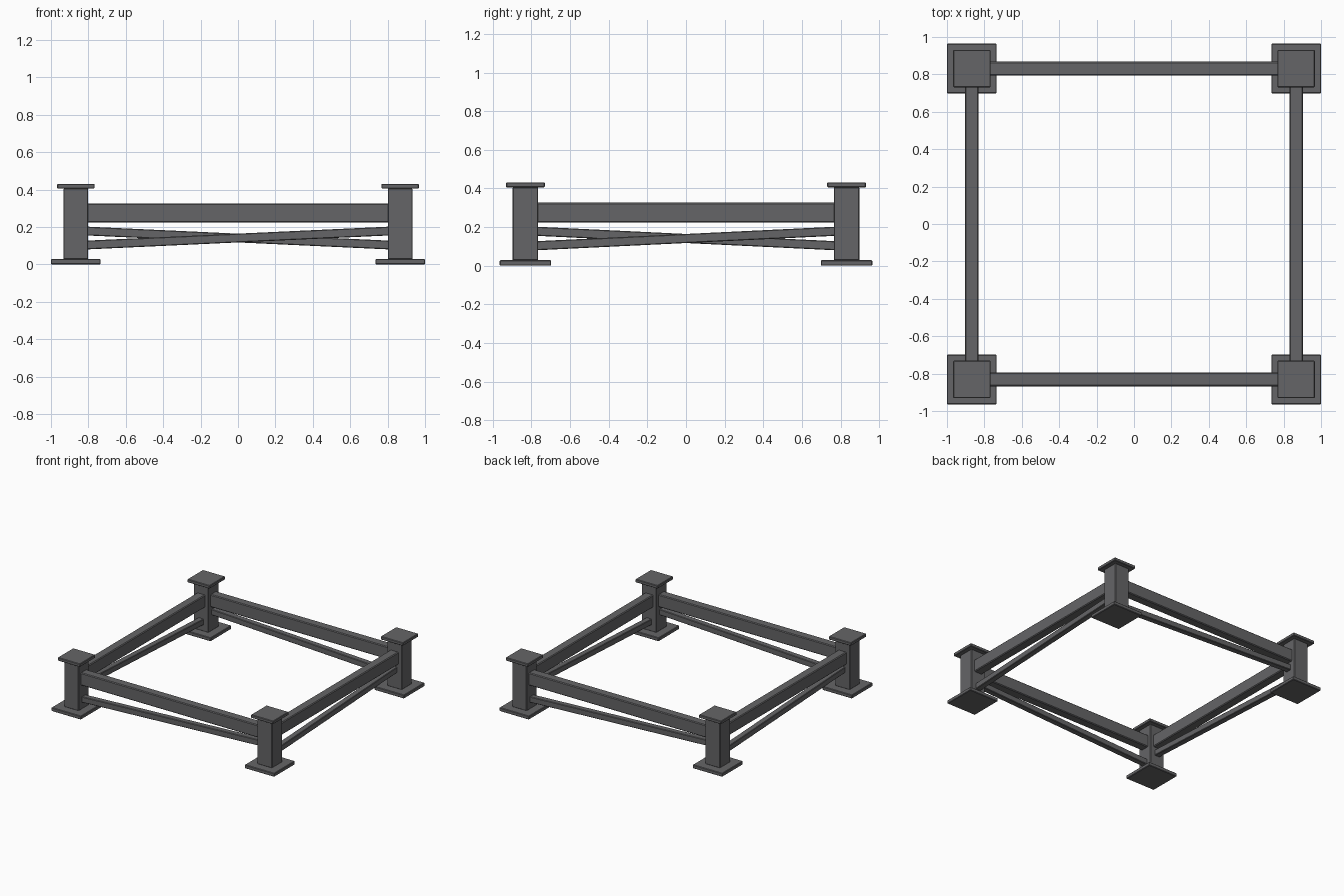
import bpy
import math
from mathutils import Matrix

if "Cube" in bpy.data.objects:
    bpy.data.objects.remove(bpy.data.objects["Cube"])

PX, PY = 0.867, 0.831      # post centres
HALF = 0.066               # half the post width

steel = bpy.data.materials.new("dark grey steel")
steel.diffuse_color = (0.13, 0.13, 0.135, 1)
steel.use_nodes = True
steel.node_tree.nodes["Principled BSDF"].inputs["Base Color"].default_value = steel.diffuse_color


def box(name, size, matrix, bevel=0.004):
    """Box of a given size with narrow chamfered edges."""
    bpy.ops.mesh.primitive_cube_add(size=1)
    ob = bpy.context.object
    ob.name = name
    ob.data.transform(Matrix.Diagonal((*size, 1)))
    ob.matrix_world = matrix
    ob.data.materials.append(steel)
    mod = ob.modifiers.new("chamfer", 'BEVEL')
    mod.width = bevel
    mod.segments = 1
    return ob


# Corner legs: base plate, post and cap plate
for sx, xn in ((-1, "left"), (1, "right")):
    for sy, yn in ((-1, "front"), (1, "back")):
        for part, w, z0, z1 in (("base_plate", 0.266, 0, 0.029),
                                ("post", 2 * HALF, 0.027, 0.407),
                                ("cap_plate", 0.2, 0.405, 0.431)):
            box(f"{yn}_{xn}_{part}", (w, w, z1 - z0),
                Matrix.Translation((sx * PX, sy * PY, (z0 + z1) / 2)))

# Sides, going round: one level beam and one rising brace on each
for i, side in enumerate(("front", "right", "back", "left")):
    span, off = (PX, PY) if i % 2 == 0 else (PY, PX)
    turn = Matrix.Rotation(i * math.pi / 2, 4, 'Z')
    length = 2 * (span - HALF) + 0.02
    box(f"{side}_beam", (length, 0.073, 0.102),
        turn @ Matrix.Translation((0, -off, 0.275)), 0.006)
    tilt = math.atan2(0.075, length)
    box(f"{side}_brace", (length, 0.048, 0.047),
        turn @ Matrix.Translation((0, -off, 0.141))
        @ Matrix.Rotation(-tilt, 4, 'Y'))
